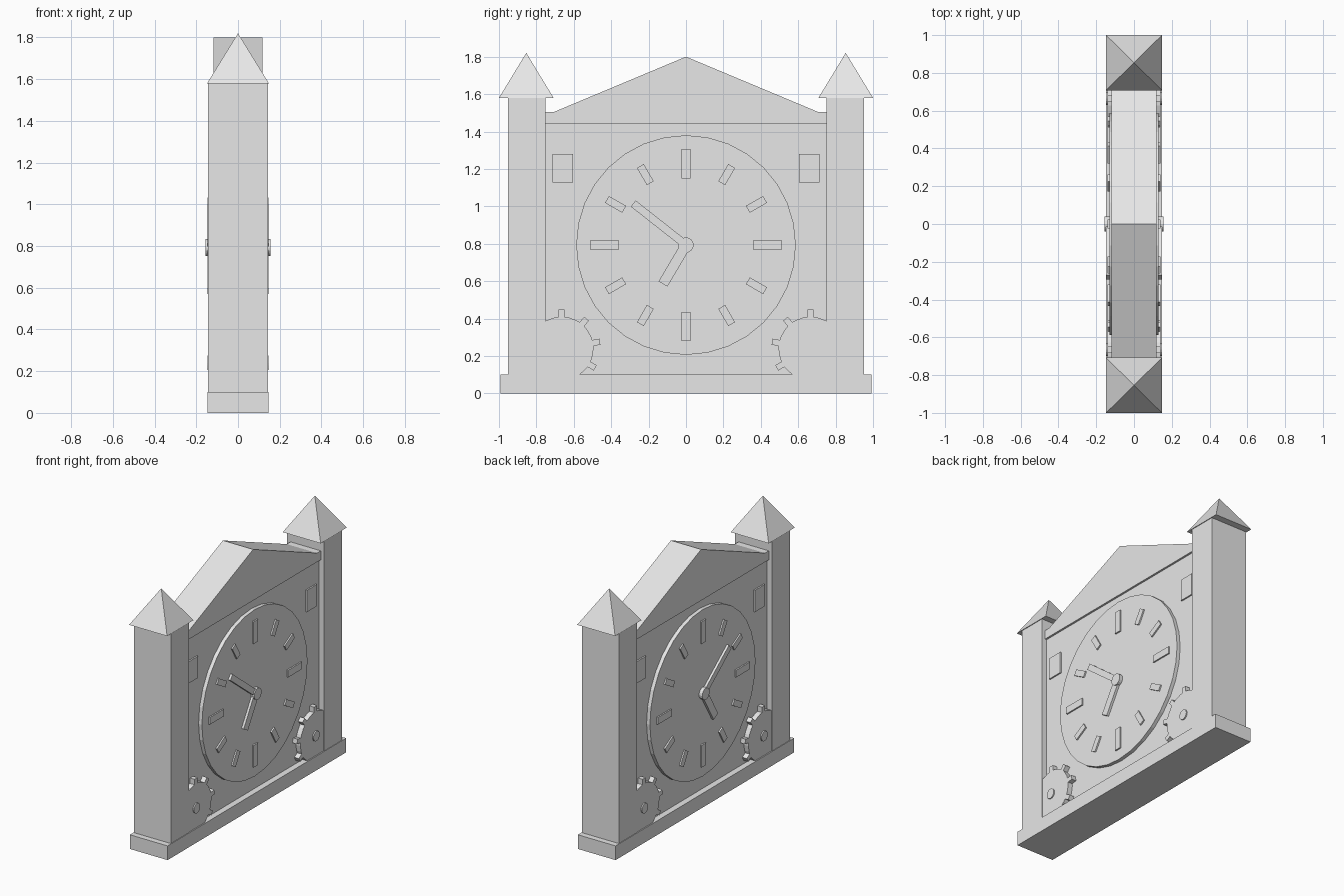
import bpy, bmesh
from math import sin, cos, pi, radians, atan2, hypot

cube = bpy.data.objects.get("Cube")
if cube:
    bpy.data.objects.remove(cube, do_unlink=True)

stone = bpy.data.materials.new("pale_grey_stone")
stone.use_nodes = True
grey = (0.8, 0.8, 0.8, 1)
stone.diffuse_color = grey
stone.node_tree.nodes["Principled BSDF"].inputs["Base Color"].default_value = grey

WALL = 0.104      # half thickness of the wall
DIAL = 0.13       # front of the clock dial
CZ = 0.793        # height of the clock centre


def finish(name, bm, mirror=""):
    bmesh.ops.recalc_face_normals(bm, faces=bm.faces[:])
    mesh = bpy.data.meshes.new(name)
    bm.to_mesh(mesh)
    bm.free()
    mesh.materials.append(stone)
    obj = bpy.data.objects.new(name, mesh)
    bpy.context.collection.objects.link(obj)
    if mirror:
        mod = obj.modifiers.new("Mirror", 'MIRROR')
        mod.use_axis = ["X" in mirror, "Y" in mirror, False]
        mod.use_mirror_merge = False
    return obj


def prism(name, outline, x0, x1, mirror=""):
    """Extrude a (y, z) outline from x0 to x1."""
    bm = bmesh.new()
    face = bm.faces.new([bm.verts.new((x0, y, z)) for y, z in outline])
    out = bmesh.ops.extrude_face_region(bm, geom=[face])["geom"]
    verts = [v for v in out if isinstance(v, bmesh.types.BMVert)]
    bmesh.ops.translate(bm, vec=(x1 - x0, 0, 0), verts=verts)
    return finish(name, bm, mirror)


def rect(y0, y1, z0, z1):
    return [(y0, z0), (y1, z0), (y1, z1), (y0, z1)]


def disc(cy, cz, r, n):
    return [(cy + r * cos(2 * pi * i / n), cz + r * sin(2 * pi * i / n)) for i in range(n)]


def bar(angle, r0, r1, width):
    """Rectangle lying along a ray from the clock centre."""
    c, s, h = cos(angle), sin(angle), width / 2
    return [(r * c - w * s, CZ + r * s + w * c)
            for r, w in ((r0, -h), (r1, -h), (r1, h), (r0, h))]


# Base, wall and gable
prism("base", rect(-0.993, 0.993, 0, 0.1), -0.147, 0.147)
prism("wall", rect(-0.76, 0.76, 0.1, 1.45), -WALL, WALL)
prism("gable", [(-0.752, 1.44), (0.752, 1.44), (0.752, 1.503), (0.71, 1.503),
                (0, 1.8), (-0.71, 1.503), (-0.752, 1.503)], -0.118, 0.118)

# End towers with pyramid roofs
prism("tower", rect(0.752, 0.952, 0.1, 1.58), -0.143, 0.143, "Y")
bm = bmesh.new()
corners = [bm.verts.new((x, y, 1.58)) for x, y in
           ((-0.148, 0.708), (0.148, 0.708), (0.148, 1), (-0.148, 1))]
apex = bm.verts.new((0, 0.854, 1.82))
bm.faces.new(corners)
for i in range(4):
    bm.faces.new((corners[i], corners[(i + 1) % 4], apex))
finish("tower_roof", bm, "Y")

# Clock dial and hour marks
prism("clock_dial", disc(0, CZ, 0.587, 32), WALL - 0.004, DIAL, "X")
for i in range(12):
    r0, r1, width = (0.357, 0.513, 0.05) if i % 3 == 0 else (0.382, 0.488, 0.042)
    prism(f"hour_mark_{i + 1}", bar(radians(30 * i), r0, r1, width), DIAL - 0.004, 0.14, "X")

# Hands and hub
for name, y, z, width in (("minute_hand", -0.282, 0.222, 0.042),
                          ("hour_hand", -0.123, -0.208, 0.055)):
    prism(name, bar(atan2(z, y), 0, hypot(y, z), width), DIAL - 0.004, 0.147, "X")
prism("hand_hub", disc(0, CZ, 0.041, 16), DIAL - 0.004, 0.155, "X")

# Wall windows
prism("window", rect(0.605, 0.715, 1.127, 1.28), WALL - 0.004, 0.114, "XY")

# Corner gears, each a toothed outline with a round pin
GY, GZ, TEETH = -0.665, 0.24, 9
gear = []
for i in range(TEETH):
    mid = pi / 2 + 2 * pi * i / TEETH
    for offset, r in ((-0.22, 0.17), (-0.095, 0.17), (-0.08, 0.208),
                      (0.08, 0.208), (0.095, 0.17), (0.22, 0.17)):
        gear.append((GY + r * cos(mid + offset), GZ + r * sin(mid + offset)))
prism("corner_gear", gear, WALL - 0.004, 0.139, "XY")
prism("gear_pin", disc(GY, GZ, 0.035, 16), 0.13, 0.147, "XY")
